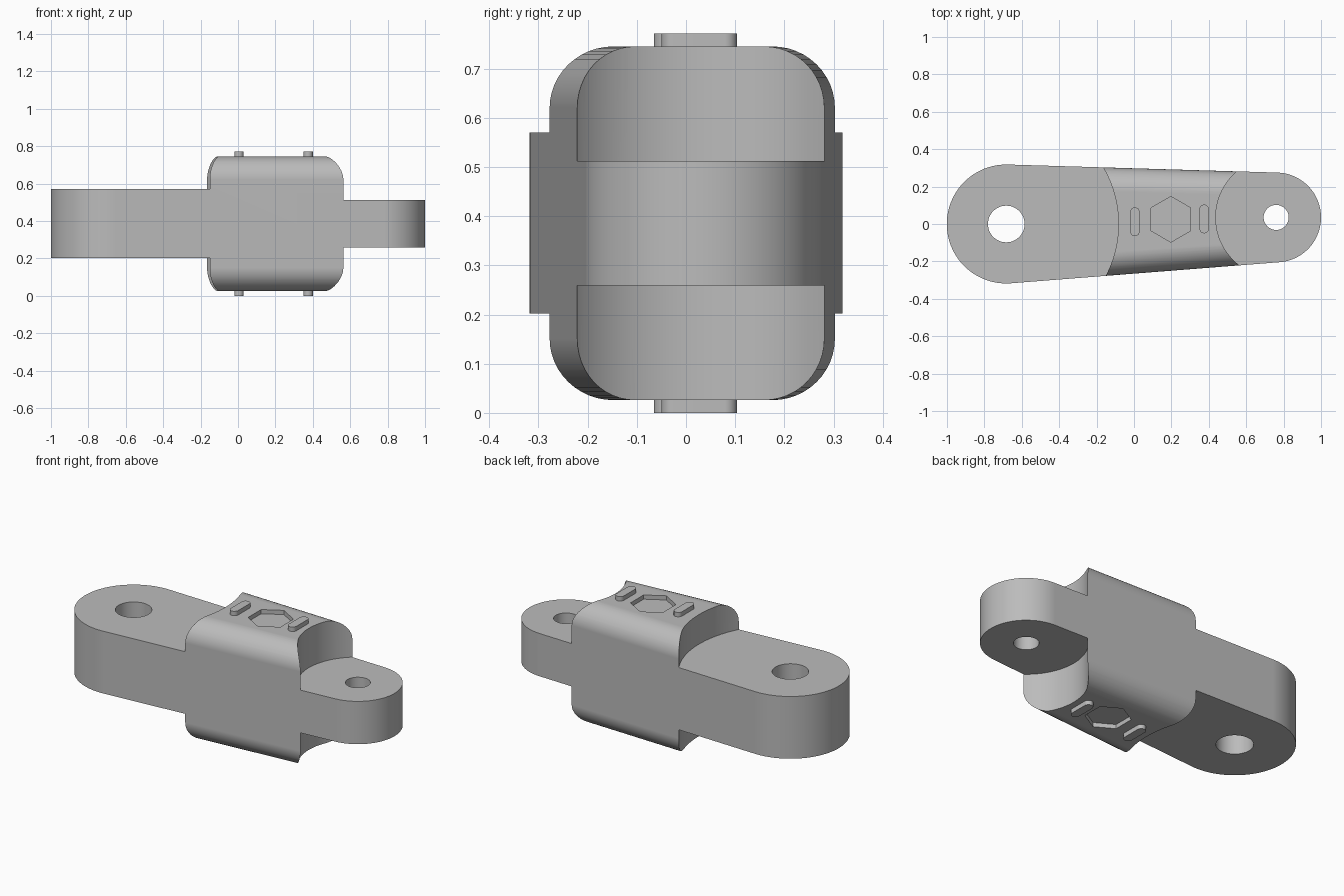
import bpy, bmesh
from math import pi, cos, sin, acos, atan2, hypot, radians
from mathutils import Vector

old = bpy.data.objects.get("Cube")
if old:
    bpy.data.objects.remove(old, do_unlink=True)

grey = bpy.data.materials.new("plain grey")
grey.use_nodes = True
colour = (0.5, 0.5, 0.5, 1)
grey.diffuse_color = colour
grey.node_tree.nodes["Principled BSDF"].inputs["Base Color"].default_value = colour

BIG, BIG_R = Vector((-0.683, 0.0)), 0.318
SMALL, SMALL_R = Vector((0.76, 0.035)), 0.24
BOTTOM, TOP = 0.026, 0.745
FILLET = 0.125


def arc(centre, radius, start, end, steps):
    """Points along an arc, both ends included."""
    angles = [start + (end - start) * i / steps for i in range(steps + 1)]
    return [(centre[0] + radius * cos(a), centre[1] + radius * sin(a)) for a in angles]


def circle(centre, radius, sides, turn=0.0):
    return arc(centre, radius, turn, turn + 2 * pi, sides)[:-1]


def prism(name, outline, low, high, fillet=0.0):
    """Upright prism, with optional rounding of its two rims."""
    bm = bmesh.new()
    base = bm.faces.new([bm.verts.new((x, y, low)) for x, y in outline])
    extruded = bmesh.ops.extrude_face_region(bm, geom=[base])["geom"]
    bmesh.ops.translate(bm, vec=(0, 0, high - low),
                        verts=[v for v in extruded if isinstance(v, bmesh.types.BMVert)])
    bmesh.ops.recalc_face_normals(bm, faces=bm.faces)
    if fillet:
        rims = [e for e in bm.edges if abs(e.verts[0].co.z - e.verts[1].co.z) < 1e-5]
        bmesh.ops.bevel(bm, geom=rims, offset=fillet, segments=12, profile=0.5,
                        affect='EDGES')
    mesh = bpy.data.meshes.new(name)
    bm.to_mesh(mesh)
    bm.free()
    mesh.materials.append(grey)
    obj = bpy.data.objects.new(name, mesh)
    bpy.context.collection.objects.link(obj)
    return obj


def activate(obj):
    bpy.ops.object.select_all(action='DESELECT')
    obj.select_set(True)
    bpy.context.view_layer.objects.active = obj


def cut(body, outline, low, high):
    cutter = prism("cutter", outline, low, high)
    cutter.hide_render = True
    mod = body.modifiers.new("cut", 'BOOLEAN')
    mod.operation, mod.solver, mod.object = 'DIFFERENCE', 'EXACT', cutter
    activate(body)
    bpy.ops.object.modifier_apply(modifier=mod.name)
    bpy.data.objects.remove(cutter, do_unlink=True)


def smooth(obj):
    activate(obj)
    bpy.ops.object.shade_smooth_by_angle(angle=radians(30))
    obj.modifiers.new("even shading", 'WEIGHTED_NORMAL').keep_sharp = True


# Tapered link: two round ends joined by their outer tangents
axis = SMALL - BIG
lean = atan2(axis.y, axis.x)
spread = acos((BIG_R - SMALL_R) / hypot(axis.x, axis.y))
outline = (arc(SMALL, SMALL_R, lean - spread, lean + spread, 40)
           + arc(BIG, BIG_R, lean + spread, lean + 2 * pi - spread, 48))
link = prism("link_body", outline, BOTTOM, TOP, FILLET)

# Thin down both ends, leaving the raised middle with hollow end walls
for centre, radius, low, high in ((BIG, 0.60, 0.202, 0.57), (SMALL, 0.323, 0.259, 0.512)):
    cut(link, circle(centre, radius, 128), high, 1)
    cut(link, circle(centre, radius, 128), -0.2, low)

# Pin holes
cut(link, circle(BIG, 0.098, 48), -0.2, 1)
cut(link, circle(SMALL, 0.067, 48), -0.2, 1)

# Hexagonal recess on both faces
hexagon = circle((0.197, 0.025), 0.122, 6, pi / 2)
cut(link, hexagon, TOP - 0.025, 1)
cut(link, hexagon, -0.2, BOTTOM + 0.025)
smooth(link)

# Raised rounded bars on both faces
for side, x, y in (("right", 0.005, 0.012), ("left", 0.375, 0.027)):
    bar = (arc((x, y + 0.052), 0.025, 0, pi, 12)
           + arc((x, y - 0.052), 0.025, pi, 2 * pi, 12))
    for level, low, high in (("upper", TOP - 0.01, 0.771), ("lower", 0, BOTTOM + 0.01)):
        smooth(prism(f"{level}_{side}_bar", bar, low, high))
